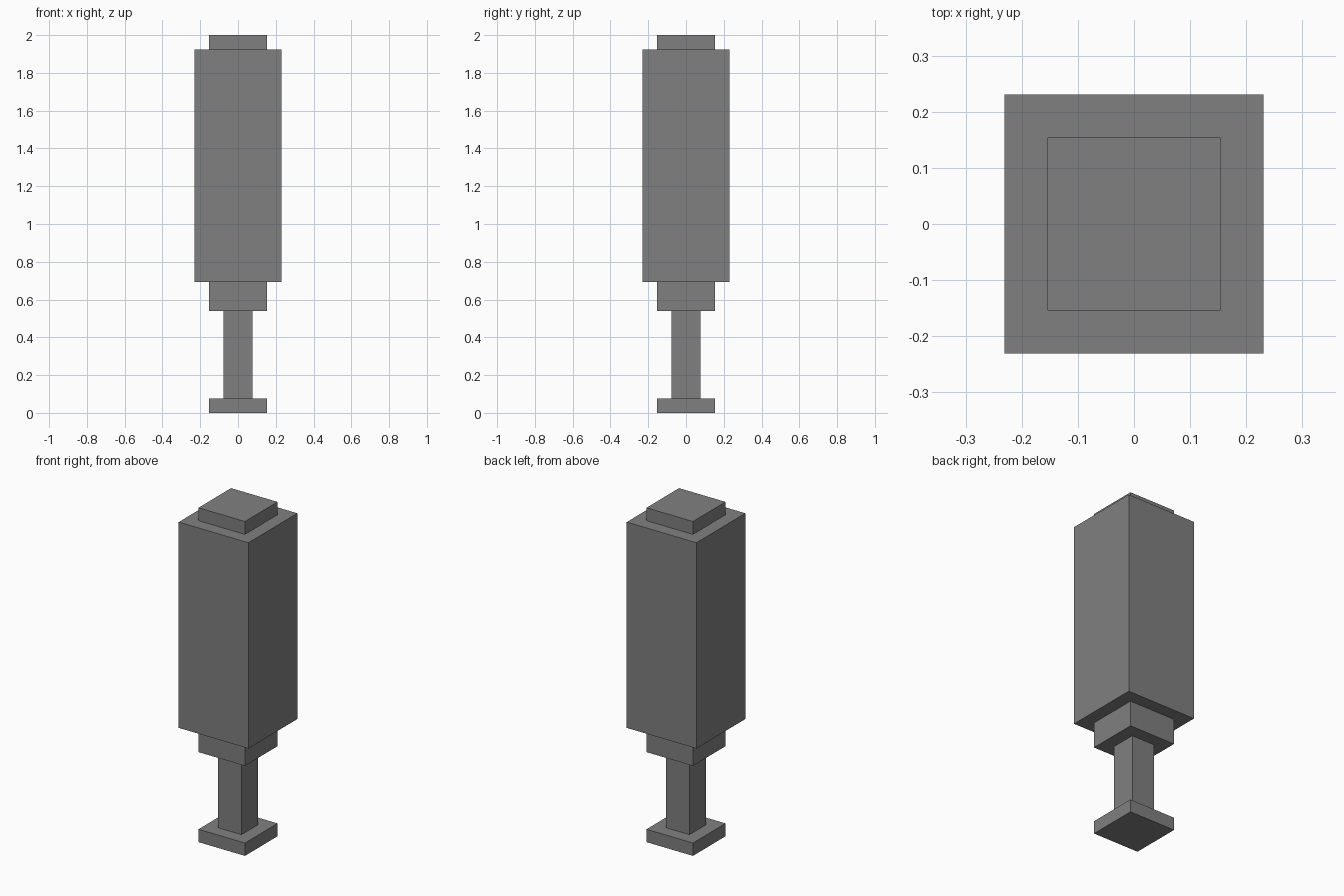
import bpy

cube = bpy.data.objects.get("Cube")
if cube:
    bpy.data.objects.remove(cube, do_unlink=True)

# Single grey material
grey = bpy.data.materials.new("mid_grey")
grey.use_nodes = True
colour = (0.216, 0.216, 0.216, 1)
grey.diffuse_color = colour
grey.node_tree.nodes["Principled BSDF"].inputs["Base Color"].default_value = colour

UNIT = 2 / 26  # the whole stack is 26 units tall


def block(name, width, height, bottom):
    """Square block, sizes in units, standing on the given level."""
    bpy.ops.mesh.primitive_cube_add(size=1, location=(0, 0, (bottom + height / 2) * UNIT))
    ob = bpy.context.object
    ob.name = name
    ob.scale = (width * UNIT, width * UNIT, height * UNIT)
    bpy.ops.object.transform_apply(location=False, rotation=False, scale=True)
    ob.data.materials.append(grey)


# Parts stacked from the floor up: name, width, height
level = 0
for name, width, height in (
    ("pommel", 4, 1),
    ("handle", 2, 6),
    ("collar", 4, 2),
    ("body", 6, 16),
    ("top_cap", 4, 1),
):
    block(name, width, height, level)
    level += height
